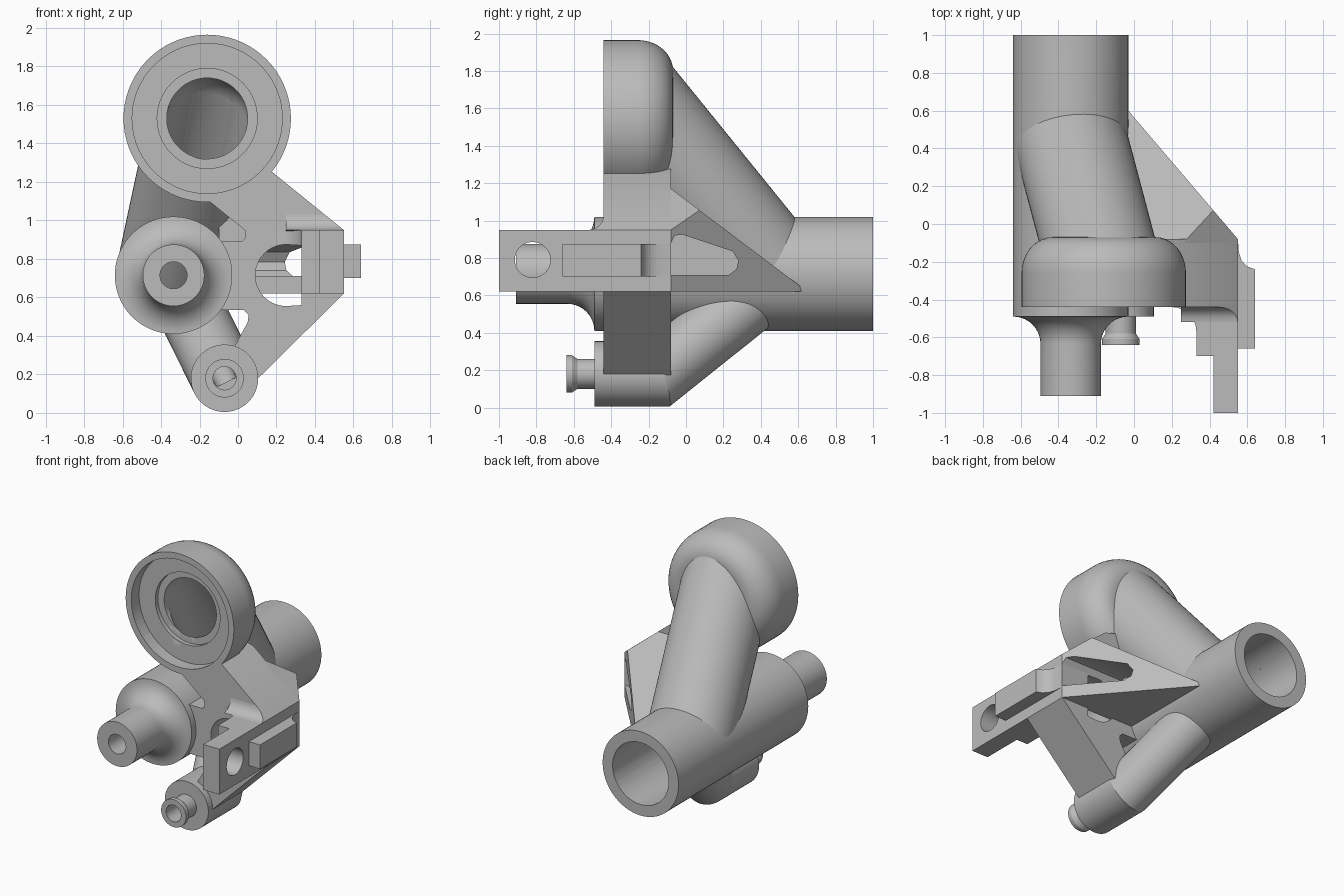
import bpy, bmesh, math
from mathutils import Vector, Matrix

old = bpy.data.objects.get("Cube")
if old:
    bpy.data.objects.remove(old, do_unlink=True)

grey = bpy.data.materials.new("plain grey")
grey.use_nodes = True
grey.diffuse_color = (0.5, 0.5, 0.5, 1)
grey.node_tree.nodes["Principled BSDF"].inputs["Base Color"].default_value = (0.5, 0.5, 0.5, 1)

parts, cutters = [], []


def finish(name, bm, group):
    bmesh.ops.recalc_face_normals(bm, faces=bm.faces)
    mesh = bpy.data.meshes.new(name)
    bm.to_mesh(mesh)
    bm.free()
    mesh.materials.append(grey)
    ob = bpy.data.objects.new(name, mesh)
    bpy.context.collection.objects.link(ob)
    group.append(ob)
    return ob


def clip(bm, planes):
    """Keep what lies behind each (point, normal) plane and close the cut."""
    for co, no in planes:
        res = bmesh.ops.bisect_plane(bm, geom=bm.verts[:] + bm.edges[:] + bm.faces[:],
                                     plane_co=co, plane_no=no, clear_outer=True)
        edges = [e for e in res["geom_cut"] if isinstance(e, bmesh.types.BMEdge)]
        if edges:
            bmesh.ops.contextual_create(bm, geom=edges)


def lathe(name, profile, x, z, group=parts):
    """Turn (radius, y) points about an axis running front to back."""
    bm = bmesh.new()
    vs = [bm.verts.new((r, y, 0)) for r, y in profile]
    es = [bm.edges.new(pair) for pair in zip(vs, vs[1:])]
    bmesh.ops.spin(bm, geom=vs + es, axis=(0, 1, 0), cent=(0, 0, 0),
                   angle=math.tau, steps=72)
    bmesh.ops.remove_doubles(bm, verts=bm.verts, dist=1e-5)
    bmesh.ops.translate(bm, verts=bm.verts, vec=(x, 0, z))
    return finish(name, bm, group)


def rod(name, a, b, r, group=parts, planes=()):
    """Cylinder between two points."""
    a, b = Vector(a), Vector(b)
    turn = (b - a).to_track_quat("Z", "Y").to_matrix().to_4x4()
    bm = bmesh.new()
    bmesh.ops.create_cone(bm, cap_ends=True, segments=72, radius1=r, radius2=r,
                          depth=(b - a).length, matrix=Matrix.Translation((a + b) / 2) @ turn)
    clip(bm, planes)
    return finish(name, bm, group)


def prism(name, pts, axis, lo, hi, group=parts, planes=()):
    """Extrude an outline along one axis."""
    place = {"x": lambda p, h: (h, p[0], p[1]),
             "y": lambda p, h: (p[0], h, p[1]),
             "z": lambda p, h: (p[0], p[1], h)}[axis]
    bm = bmesh.new()
    face = bm.faces.new([bm.verts.new(place(p, lo)) for p in pts])
    side = bmesh.ops.extrude_face_region(bm, geom=[face])["geom"]
    move = Vector(place((0, 0), hi - lo))
    bmesh.ops.translate(bm, vec=move, verts=[v for v in side if isinstance(v, bmesh.types.BMVert)])
    clip(bm, planes)
    return finish(name, bm, group)


def arc(cx, cy, r, start, end, n=10):
    angles = [math.radians(start + (end - start) * i / n) for i in range(n + 1)]
    return [(cx + r * math.cos(t), cy + r * math.sin(t)) for t in angles]


# Joint centres
MX, MZ = -0.335, 0.715
RX, RZ = -0.16, 1.53
BX, BZ = -0.07, 0.18
ring_joint = Vector((RX, -0.22, RZ))
ring_end = Vector((MX, 0.44, MZ))
boss_joint = Vector((BX, -0.15, BZ))
boss_end = Vector((MX, 0.52, MZ))
back = Vector((0, 1, 0))


def miter(a, b):
    return (b - a).normalized() + back


# Main pipe with flared nozzle
lathe("main_pipe", [(0, -0.91), (0.16, -0.91)] + arc(0.305, -0.635, 0.145, 180, 90)
      + [(0.305, 1), (0, 1)], MX, MZ)

# Upper ring with domed back, and the slanted pipe behind it
dome = [(0.275 + 0.16 * math.cos(t), -0.26 + 0.19 * math.sin(t))
        for t in [math.pi / 2 * i / 10 for i in range(11)]]
lathe("upper_ring", [(0, -0.44), (0.435, -0.44)] + dome + [(0, -0.07)], RX, RZ)
d = ring_end - ring_joint
rod("upper_branch_pipe", ring_joint - d * 0.4, ring_end, 0.3,
    planes=[(ring_joint, -miter(ring_joint, ring_end))])

# Lower boss, its slanted pipe and hose tip
m = miter(boss_joint, boss_end)
d = boss_end - boss_joint
rod("lower_boss", (BX, -0.49, BZ), (BX, 0.2, BZ), 0.175, planes=[(boss_joint, m)])
rod("lower_branch_pipe", boss_joint - d * 0.4, boss_end, 0.175, planes=[(boss_joint, -m)])
lathe("lower_tip", [(0, -0.64), (0.1, -0.64), (0.1, -0.61), (0.08, -0.58),
                    (0.08, -0.45), (0, -0.45)], BX, BZ)

# Bracket plate
slope = (Vector((0.55, 0, 0.95)), Vector((0.30, 0, 0.37)))
plate = prism("bracket_plate", [
    (0.18, 1.25), (0.55, 0.95), (0.55, 0.62), (0.1, 0.175), (-0.07, 0.25),
    (0.05, 0.47), (0.055, 0.51), (0.03, 0.535), (-0.1, 0.535), (-0.3, 0.7),
    (-0.1, 0.89), (0.02, 0.89), (0.04, 0.91), (0.035, 0.95), (-0.15, 1.1), (0, 1.3)],
    "y", -0.44, -0.08)

# Side gusset running back to the main pipe
gusset = prism("side_gusset", [(-0.1, 0.62), (0.65, 0.62), (-0.1, 1.185)], "x", -0.1, 0.55,
               planes=[slope, (Vector((0.55, -0.08, 0)), Vector((0.68, 0.58, 0)))])

# Forward arm, its upper fillet and raised key
arm = prism("forward_arm", [(0.55, -0.2), (0.55, -1), (0.42, -1), (0.42, -0.7), (0.33, -0.7)]
            + arc(0.2, -0.57, 0.13, 0, 90) + [(0.2, -0.2)], "z", 0.62, 0.95)
prism("arm_fillet", arc(-0.52, 1.03, 0.08, 0, -90, 6) + [(-0.4, 0.94), (-0.4, 1.03)],
      "x", 0.25, 0.55, planes=[slope])
prism("arm_key", [(0.5, -0.66), (0.64, -0.66), (0.64, -0.24), (0.6, -0.225), (0.57, -0.195),
                  (0.555, -0.15), (0.55, -0.08), (0.5, -0.08)], "z", 0.7, 0.875)

# Bores shared by all parts
rod("main_bore", (MX, -0.3, MZ), (MX, 1.1, MZ), 0.225, cutters)
rod("nozzle_bore", (MX, -1, MZ), (MX, -0.2, MZ), 0.07, cutters)
lathe("ring_bore", [(0, -0.6), (0.39, -0.6), (0.39, -0.35), (0.26, -0.35), (0.26, -0.32),
                    (0.21, -0.32), (0.21, -0.22)]
      + [(0.21 * math.cos(t), -0.22 + 0.21 * math.sin(t))
         for t in [math.pi / 2 * i / 8 for i in range(1, 8)]] + [(0, -0.01)], RX, RZ, cutters)
rod("upper_branch_bore", ring_joint, ring_end, 0.21, cutters)
rod("tip_bore", (BX, -0.7, BZ), (BX, -0.13, BZ), 0.06, cutters)
rod("lower_branch_bore", boss_joint, boss_end, 0.06, cutters)

# Openings in single parts
own = []
window = prism("plate_window", arc(0.25, 0.715, 0.16, 90, 270, 20) + [(0.33, 0.56), (0.33, 0.87)],
               "y", -0.69, -0.05, own)
slot = prism("gusset_slot", [(-0.2, 0.71), (0.23, 0.71), (0.27, 0.74), (0.28, 0.785), (0.25, 0.835),
                             (-0.02, 0.925), (-0.06, 0.92), (-0.08, 0.88), (-0.2, 0.88)],
             "x", 0.06, 0.8, own)
eye = rod("arm_eye", (0.3, -0.82, 0.79), (0.7, -0.82, 0.79), 0.095, own)
extra = {plate.name: [window], gusset.name: [slot], arm.name: [window, eye]}

# Cut every part, then bake the result
for ob in parts:
    for tool in cutters + extra.get(ob.name, []):
        mod = ob.modifiers.new(tool.name, "BOOLEAN")
        mod.operation, mod.solver, mod.object = "DIFFERENCE", "EXACT", tool
graph = bpy.context.evaluated_depsgraph_get()
graph.update()
baked = [bpy.data.meshes.new_from_object(ob.evaluated_get(graph)) for ob in parts]
for ob, mesh in zip(parts, baked):
    ob.modifiers.clear()
    ob.data = mesh
for tool in cutters + own:
    bpy.data.objects.remove(tool, do_unlink=True)

bpy.ops.object.select_all(action="DESELECT")
for ob in parts:
    ob.select_set(True)
bpy.context.view_layer.objects.active = parts[0]
bpy.ops.object.shade_smooth_by_angle(angle=math.radians(30))
